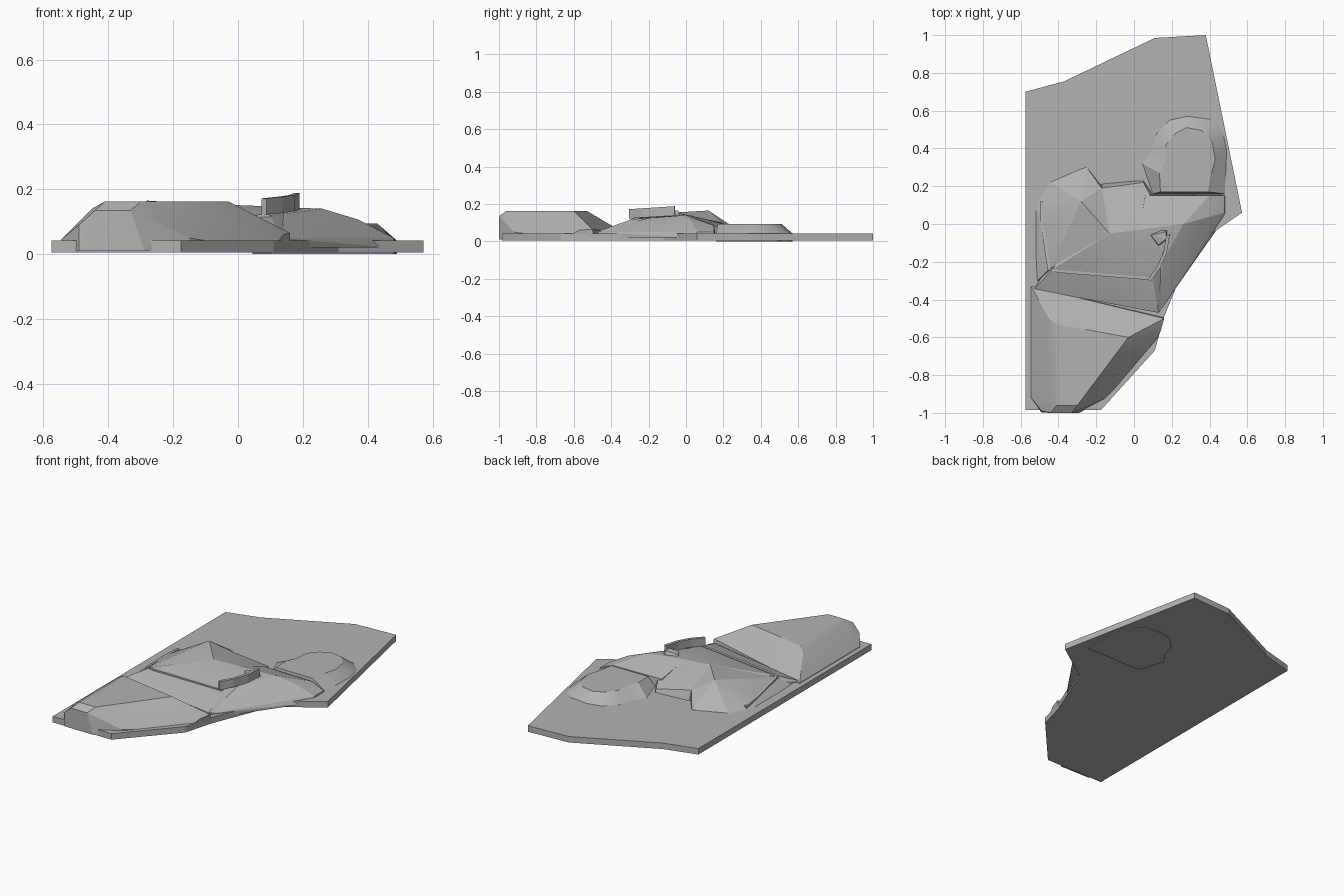
import bpy
import bmesh
import math
from mathutils import Vector

cube = bpy.data.objects.get("Cube")
if cube:
    bpy.data.objects.remove(cube)

stone = bpy.data.materials.new("stone_grey")
stone.use_nodes = True
colour = (.45, .45, .45, 1)
stone.diffuse_color = colour
stone.node_tree.nodes["Principled BSDF"].inputs["Base Color"].default_value = colour


def finish(name, bm, smooth_angle=0):
    """Turn a bmesh into a named, coloured object."""
    bmesh.ops.recalc_face_normals(bm, faces=bm.faces)
    mesh = bpy.data.meshes.new(name)
    bm.to_mesh(mesh)
    bm.free()
    mesh.materials.append(stone)
    obj = bpy.data.objects.new(name, mesh)
    bpy.context.collection.objects.link(obj)
    if smooth_angle:
        bpy.ops.object.select_all(action="DESELECT")
        obj.select_set(True)
        bpy.context.view_layer.objects.active = obj
        bpy.ops.object.shade_smooth_by_angle(angle=math.radians(smooth_angle))
    return obj


def at_height(outline, z):
    return [(x, y, z) for x, y in outline]


def loft(name, rings, smooth_angle=0):
    """Skin a stack of matching rings and cap both ends."""
    bm = bmesh.new()
    loops = [[bm.verts.new(p) for p in ring] for ring in rings]
    for low, high in zip(loops, loops[1:]):
        for i in range(len(low)):
            j = (i + 1) % len(low)
            bm.faces.new((low[i], low[j], high[j], high[i]))
    bm.faces.new(loops[0])
    bm.faces.new(loops[-1])
    return finish(name, bm, smooth_angle)


def mound(name, foot, crest, foot_z=.02, smooth_angle=18):
    """Faceted hill: the hull around a flat foot and its raised points."""
    bm = bmesh.new()
    for p in at_height(foot, foot_z) + crest:
        bm.verts.new(p)
    hull = bmesh.ops.convex_hull(bm, input=bm.verts)
    loose = set(hull["geom_interior"]) | set(hull["geom_unused"])
    bmesh.ops.delete(bm, geom=[v for v in loose if isinstance(v, bmesh.types.BMVert)],
                     context="VERTS")
    bmesh.ops.dissolve_limit(bm, angle_limit=math.radians(1),
                             verts=bm.verts, edges=bm.edges)
    return finish(name, bm, smooth_angle)


# Flat ground slab
ground = [(-.575, .7), (-.37, .755), (.11, .985), (.38, 1), (.572, .06),
          (.31, -.12), (.16, -.49), (.11, -.67), (-.175, -.985), (-.575, -.985)]
loft("ground_slab", [at_height(ground, .005), at_height(ground, .042)])

# Tall front hill with a flat top and a near vertical front
mound("front_hill",
      [(-.545, -.33), (-.545, -.92), (-.49, -.998), (-.29, -1), (-.16, -.93),
       (.1, -.66), (.16, -.49)],
      [(-.545, -.33, .045), (-.545, -.92, .045), (-.49, -.99, .09),
       (-.44, -1, .135), (-.33, -1, .135), (-.3, -.96, .163), (-.41, -.96, .163),
       (-.41, -.53, .163), (-.03, -.6, .163), (-.45, -.5, .14), (-.45, -.94, .14),
       (.14, -.57, .06), (.16, -.5, .065), (-.15, -.92, .05)], .01)

# Central mesa, rising to the back and then falling away
mound("central_mesa",
      [(-.53, -.345), (.13, -.47), (.3, -.13), (.05, .24), (-.17, .22)],
      [(-.53, -.345, .05), (.13, -.47, .055), (-.43, -.24, .098), (.1, -.29, .118),
       (.19, -.05, .14), (.03, -.03, .15), (-.13, -.05, .155),
       (-.17, .19, .1), (.05, .22, .06)])

# Pointed rise on the right-hand side of the mesa
mound("side_peak",
      [(-.54, -.33), (-.54, .13), (-.47, .24), (-.25, .3), (-.17, .2)],
      [(-.28, .12, .165), (-.13, -.05, .155), (-.41, -.05, .105),
       (-.17, .19, .1), (-.25, .3, .045), (-.38, .22, .06),
       (-.45, -.24, .09), (-.49, 0, .07)])

# Spur running out to the left
mound("left_spur",
      [(.13, -.47), (.31, -.13), (.48, .03), (.49, .155), (.05, .16), (.02, -.1)],
      [(.13, -.47, .05), (.15, -.2, .125), (.19, -.03, .14), (.26, 0, .14),
       (.03, -.03, .15), (.37, .03, .107), (.48, .06, .05), (.48, .15, .05),
       (.4, .15, .085), (.06, .15, .09)])

# Rounded knoll with a flat top
knoll_foot = [(.1, .16), (.045, .32), (.1, .4), (.12, .48), (.19, .55), (.28, .57),
              (.4, .555), (.47, .49), (.49, .39), (.485, .25), (.48, .16)]
knoll_top = [(.14, .17), (.135, .27), (.165, .33), (.17, .42), (.22, .48), (.28, .51),
             (.36, .495), (.415, .43), (.43, .34), (.405, .25), (.39, .17)]
loft("round_knoll", [at_height(knoll_foot, 0), at_height(knoll_foot, .042),
                     at_height(knoll_top, .094)], 25)


# Thin curved wall on the mesa edge
def wall(name, path, thickness, height):
    """Strip of constant height following a path, built section by section."""
    sections = []
    for i, p in enumerate(path):
        p = Vector(p)
        run = Vector(path[min(i + 1, len(path) - 1)]) - Vector(path[max(i - 1, 0)])
        side = Vector((-run.y, run.x, 0)).normalized() * thickness / 2
        up = Vector((0, 0, height))
        sections.append([p - side, p + side, p + side + up, p - side + up])
    return loft(name, sections)


wall("edge_wall", [(.08, -.3, .122), (.13, -.23, .127), (.165, -.15, .132),
                   (.18, -.06, .138)], .018, .05)

# Small bracket behind the wall
mound("wall_bracket", [(.08, -.06), (.13, -.12), (.17, -.09), (.18, -.03), (.12, -.03)],
      [(.09, -.06, .15), (.13, -.11, .15), (.17, -.08, .165), (.17, -.04, .165)],
      .12, 0)

# Low lip along the front and side of the mesa
wall("mesa_lip", [(-.49, .12, .045), (-.485, 0, .055), (-.45, -.24, .08),
                  (-.4, -.25, .085), (.1, -.29, .105)], .016, .018)
